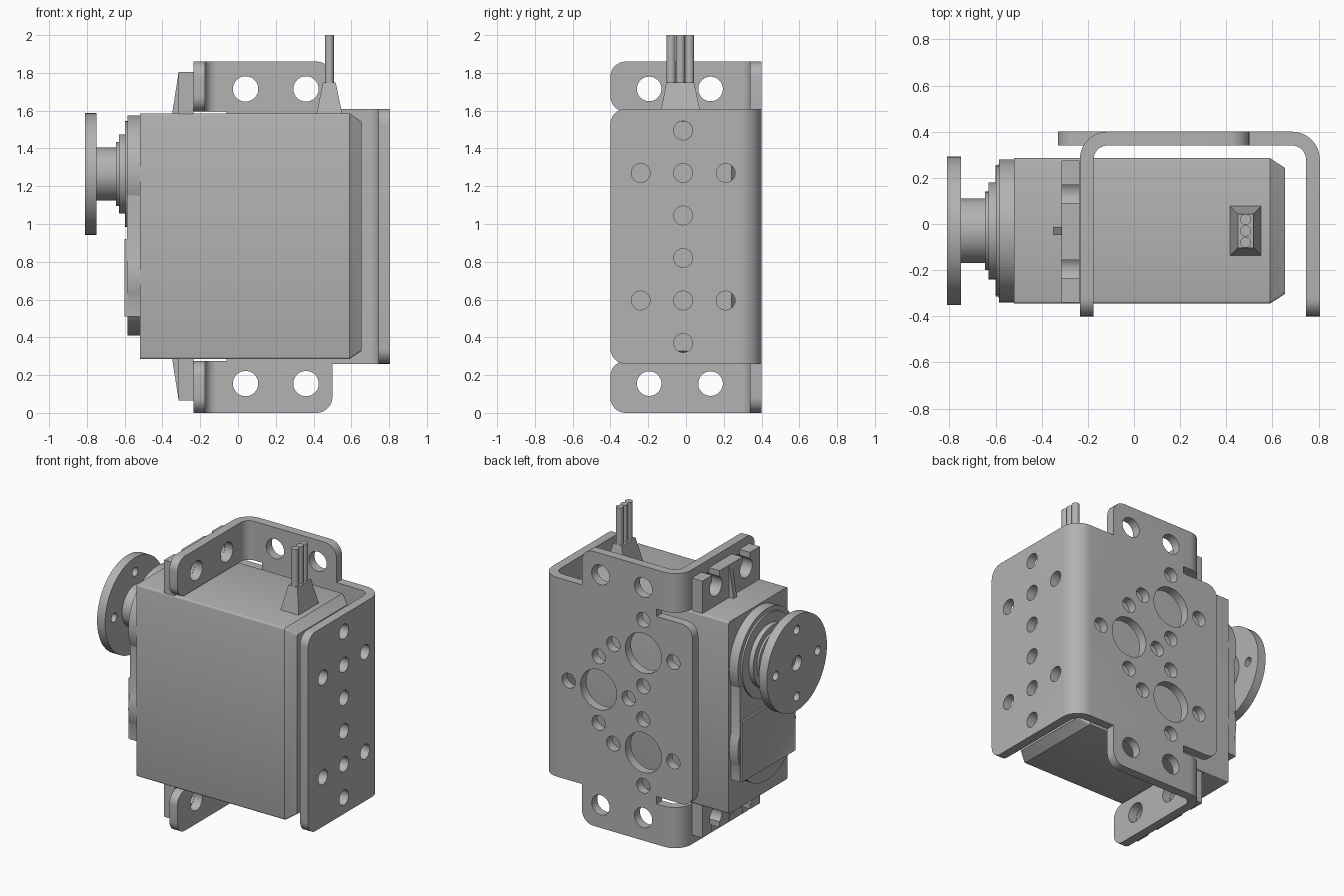
import bpy, bmesh
from math import sin, cos, pi
from mathutils import Matrix, Vector

old = bpy.data.objects.get("Cube")
if old:
    bpy.data.objects.remove(old, do_unlink=True)

GREY = (0.45, 0.45, 0.45, 1)
mat = bpy.data.materials.new("plain grey")
mat.use_nodes = True
mat.diffuse_color = GREY
mat.node_tree.nodes["Principled BSDF"].inputs["Base Color"].default_value = GREY

CY, CZ, SHAFT_Z = -0.03, 0.935, 1.265   # servo centre and shaft height


# --- helpers ---
def add(name, bm):
    bmesh.ops.recalc_face_normals(bm, faces=bm.faces)
    me = bpy.data.meshes.new(name)
    bm.to_mesh(me)
    bm.free()
    me.materials.append(mat)
    ob = bpy.data.objects.new(name, me)
    bpy.context.scene.collection.objects.link(ob)
    return ob


def box(bm, x, y, z):
    m = Matrix.LocRotScale(Vector((sum(x) / 2, sum(y) / 2, sum(z) / 2)), None,
                           Vector((x[1] - x[0], y[1] - y[0], z[1] - z[0])))
    return bmesh.ops.create_cube(bm, size=1, matrix=m)["verts"]


def rod(bm, axis, a, b, centre, r, seg=48):
    # cylinder along an axis; centre holds the two remaining coordinates in order
    pos = list(centre)
    pos.insert("XYZ".index(axis), (a + b) / 2)
    turn = {"X": Matrix.Rotation(pi / 2, 4, "Y"),
            "Y": Matrix.Rotation(pi / 2, 4, "X"), "Z": Matrix()}[axis]
    bmesh.ops.create_cone(bm, cap_ends=True, segments=seg, radius1=r, radius2=r,
                          depth=abs(b - a), matrix=Matrix.Translation(pos) @ turn)


def boolean(ob, other, op):
    mod = ob.modifiers.new(op, "BOOLEAN")
    mod.object, mod.operation, mod.solver = other, op, "EXACT"
    dg = bpy.context.evaluated_depsgraph_get()
    me = bpy.data.meshes.new_from_object(ob.evaluated_get(dg))
    ob.modifiers.clear()
    ob.data = me
    bpy.data.objects.remove(other, do_unlink=True)


def cut(ob, rods):
    # drill all holes, one cutter each
    for args in rods:
        bm = bmesh.new()
        rod(bm, *args)
        boolean(ob, add("hole_cutter", bm), "DIFFERENCE")


def round_edges(bm, rule, r):
    edges = [e for e in bm.edges if rule(*[v.co for v in e.verts])]
    bmesh.ops.bevel(bm, geom=edges, offset=r, segments=8, profile=0.5, affect="EDGES")


def bent_sheet(x_end, x_out, z, side):
    # back sheet that folds forward at x_out; side is the direction of the fold
    cx, cy = x_out - side * 0.12, 0.28
    arc = [i * pi / 20 for i in range(11)]
    pts = [(x_end, 0.4)] + [(cx + side * 0.12 * sin(t), cy + 0.12 * cos(t)) for t in arc]
    pts += [(x_out, -0.4), (x_out - side * 0.06, -0.4)]
    pts += [(cx + side * 0.06 * sin(t), cy + 0.06 * cos(t)) for t in reversed(arc)]
    pts += [(x_end, 0.34)]
    bm = bmesh.new()
    face = bm.faces.new([bm.verts.new((x, y, z[0])) for x, y in pts])
    ext = bmesh.ops.extrude_face_region(bm, geom=[face])["geom"]
    bmesh.ops.translate(bm, vec=(0, 0, z[1] - z[0]),
                        verts=[v for v in ext if isinstance(v, bmesh.types.BMVert)])
    # round the free front corners
    round_edges(bm, lambda a, b: max(a.y, b.y) < -0.39 and abs(a.z - b.z) < 0.01, 0.08)
    return bm


# --- bracket: long arm, tongue and two flanged tabs ---
bracket = add("bracket", bent_sheet(-0.06, 0.805, (0.26, 1.61), 1))
bm = bmesh.new()
box(bm, (-0.33, 0.02), (0.34, 0.4), (0.325, 1.545))
round_edges(bm, lambda a, b: max(a.x, b.x) < -0.32 and abs(a.z - b.z) < 0.01, 0.08)
boolean(bracket, add("tongue", bm), "UNION")
for z, tip in (((1.595, 1.86), 1.86), ((0, 0.275), 0)):
    bm = bent_sheet(0.5, -0.235, z, -1)
    round_edges(bm, lambda a, b: min(a.x, b.x) > 0.49 and abs(a.z - tip) < 0.01
                and abs(b.z - tip) < 0.01, 0.085)
    boolean(bracket, add("tab", bm), "UNION")

# bracket holes
STEP = 0.225
holes = []
for z in (0.155, 1.715):
    holes += [("Y", 0.3, 0.45, (x, z), 0.067) for x in (0.04, 0.36)]
    holes += [("X", -0.3, -0.1, (y, z), 0.065) for y in (-0.195, 0.13)]
ring = set()
for x, z in ((0.04, 1.27), (0.375, 0.933), (0.04, 0.596)):
    holes.append(("Y", 0.3, 0.45, (x, z), 0.135))
    ring |= {(x + STEP, z), (x - STEP, z), (x, z + STEP), (x, z - STEP)}
holes += [("Y", 0.3, 0.45, p, 0.05, 24) for p in sorted(ring)]
arm_holes = [(-0.015, 0.37 + STEP * i) for i in range(6)]
arm_holes += [(-0.015 + s * STEP, z) for s in (-1, 1) for z in (0.595, 1.27)]
holes += [("X", 0.7, 0.85, p, 0.05, 24) for p in arm_holes]
cut(bracket, holes)

# --- servo case with tapered end ---
bm = bmesh.new()
box(bm, (-0.52, 0.59), (-0.345, 0.285), (0.285, 1.585))
bmesh.ops.bevel(bm, geom=[e for e in bm.edges if abs(e.verts[0].co.x - e.verts[1].co.x) > 1],
                offset=0.012, segments=3, profile=0.5, affect="EDGES")
end = max(bm.faces, key=lambda f: f.calc_center_median().x)
end = bmesh.ops.extrude_discrete_faces(bm, faces=[end])["faces"][0]
for v in end.verts:
    v.co.x = 0.655
    v.co.y += -0.043 if v.co.y > CY else 0.043
    v.co.z += -0.043 if v.co.z > CZ else 0.043
case = add("servo_case", bm)

# --- gearbox cover ---
bm = bmesh.new()
rod(bm, "X", -0.585, -0.52, (CY, SHAFT_Z), 0.31, 64)
cover = add("gear_cover", bm)
bm = bmesh.new()
rod(bm, "X", -0.585, -0.52, (CY, 0.72), 0.31, 64)
boolean(cover, add("lower_cover", bm), "UNION")
bm = bmesh.new()
box(bm, (-0.587, -0.52), (CY - 0.29, CY + 0.29), (0.51, 1.15))
boolean(cover, add("cover_block", bm), "UNION")

# label panel with a recessed face
bm = bmesh.new()
box(bm, (-0.6, -0.53), (CY - 0.285, CY + 0.285), (0.51, 0.92))
front = min(bm.faces, key=lambda f: f.calc_center_median().x)
bmesh.ops.inset_region(bm, faces=[front], thickness=0.03, depth=0)
for v in front.verts:
    v.co.x += 0.008
add("label_panel", bm)

# --- output shaft collars ---
bm = bmesh.new()
for a, b, r in ((-0.597, -0.58, 0.28), (-0.63, -0.59, 0.21),
                (-0.645, -0.62, 0.17), (-0.755, -0.64, 0.14)):
    rod(bm, "X", a, b, (CY, SHAFT_Z), r)
add("output_shaft", bm)

# --- round horn ---
bm = bmesh.new()
rod(bm, "X", -0.81, -0.75, (CY, SHAFT_Z), 0.322, 64)
horn = add("round_horn", bm)
cut(horn, [("X", -0.9, -0.7, (CY + y, SHAFT_Z + z), 0.03, 20)
           for y, z in ((STEP, 0), (-STEP, 0), (0, STEP), (0, -STEP))]
    + [("X", -0.9, -0.765, (CY, SHAFT_Z), 0.05, 24)])

# --- mounting ears with keyhole slots and a centre rib ---
for label, s in (("upper", 1), ("lower", -1)):
    root, tip, hole = CZ + s * 0.64, CZ + s * 0.87, CZ + s * 0.78
    bm = bmesh.new()
    box(bm, (-0.315, -0.236), (-0.34, 0.275), sorted((root, tip)))
    ear = add(label + "_ear", bm)
    for y in (-0.195, 0.13):
        bm = bmesh.new()
        box(bm, (-0.4, -0.2), (y - 0.04, y + 0.04), sorted((hole, tip + s * 0.1)))
        boolean(ear, add("slot_cutter", bm), "DIFFERENCE")
    cut(ear, [("X", -0.4, -0.2, (y, hole), 0.065) for y in (-0.195, 0.13)])
    bm = bmesh.new()
    for v in box(bm, (-0.35, -0.3), (CY - 0.017, CY + 0.017), sorted((root, tip))):
        if v.co.x < -0.34 and abs(v.co.z - tip) < 0.01:
            v.co.x = -0.314
    add(label + "_rib", bm)

# --- cable strain relief and wires ---
bm = bmesh.new()
for v in box(bm, (0.415, 0.552), (CY - 0.108, CY + 0.108), (1.58, 1.75)):
    if v.co.z > 1.7:
        v.co.x += 0.035 if v.co.x < 0.48 else -0.035
        v.co.y += 0.035 if v.co.y < CY else -0.035
add("strain_relief", bm)
for i in (-1, 0, 1):
    bm = bmesh.new()
    rod(bm, "Z", 1.74, 2.0, (0.484, CY + i * 0.049), 0.024, 24)
    add("wire_%d" % (i + 2), bm)

# --- smooth the curved walls ---
for ob in bpy.context.scene.objects:
    if ob.type == "MESH" and ob.data.materials and ob.data.materials[0] == mat:
        ob.select_set(True)
        bpy.context.view_layer.objects.active = ob
bpy.ops.object.shade_smooth_by_angle(angle=pi / 6)
